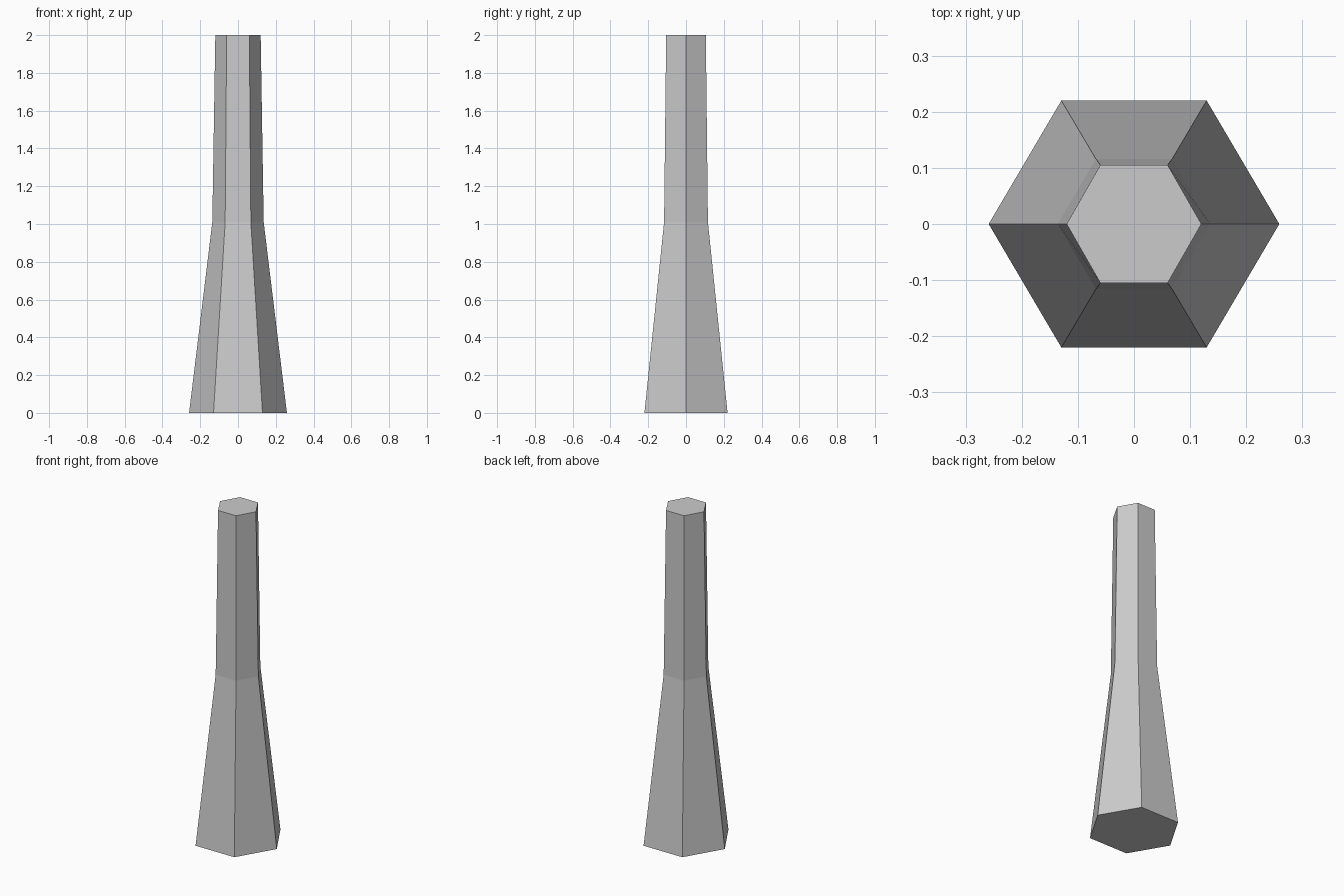
import bpy, bmesh

if "Cube" in bpy.data.objects:
    bpy.data.objects.remove(bpy.data.objects["Cube"])

# Six-sided rings: height, half width in x, half depth in y
RINGS = [(0.0, 0.259, 0.22), (1.01, 0.136, 0.116), (2.0, 0.12, 0.105)]
HEXAGON = [(1, 0), (0.5, 1), (-0.5, 1), (-1, 0), (-0.5, -1), (0.5, -1)]

bm = bmesh.new()
rings = [[bm.verts.new((x * rx, y * ry, z)) for x, y in HEXAGON]
         for z, rx, ry in RINGS]

# Flared lower shaft and nearly straight upper shaft
for low, high in zip(rings, rings[1:]):
    for i in range(6):
        j = (i + 1) % 6
        bm.faces.new((low[i], low[j], high[j], high[i]))

# End caps
bm.faces.new(rings[0][::-1])
bm.faces.new(rings[-1])

mesh = bpy.data.meshes.new("tapered_post")
bm.to_mesh(mesh)
bm.free()
bpy.context.collection.objects.link(bpy.data.objects.new("tapered_post", mesh))
